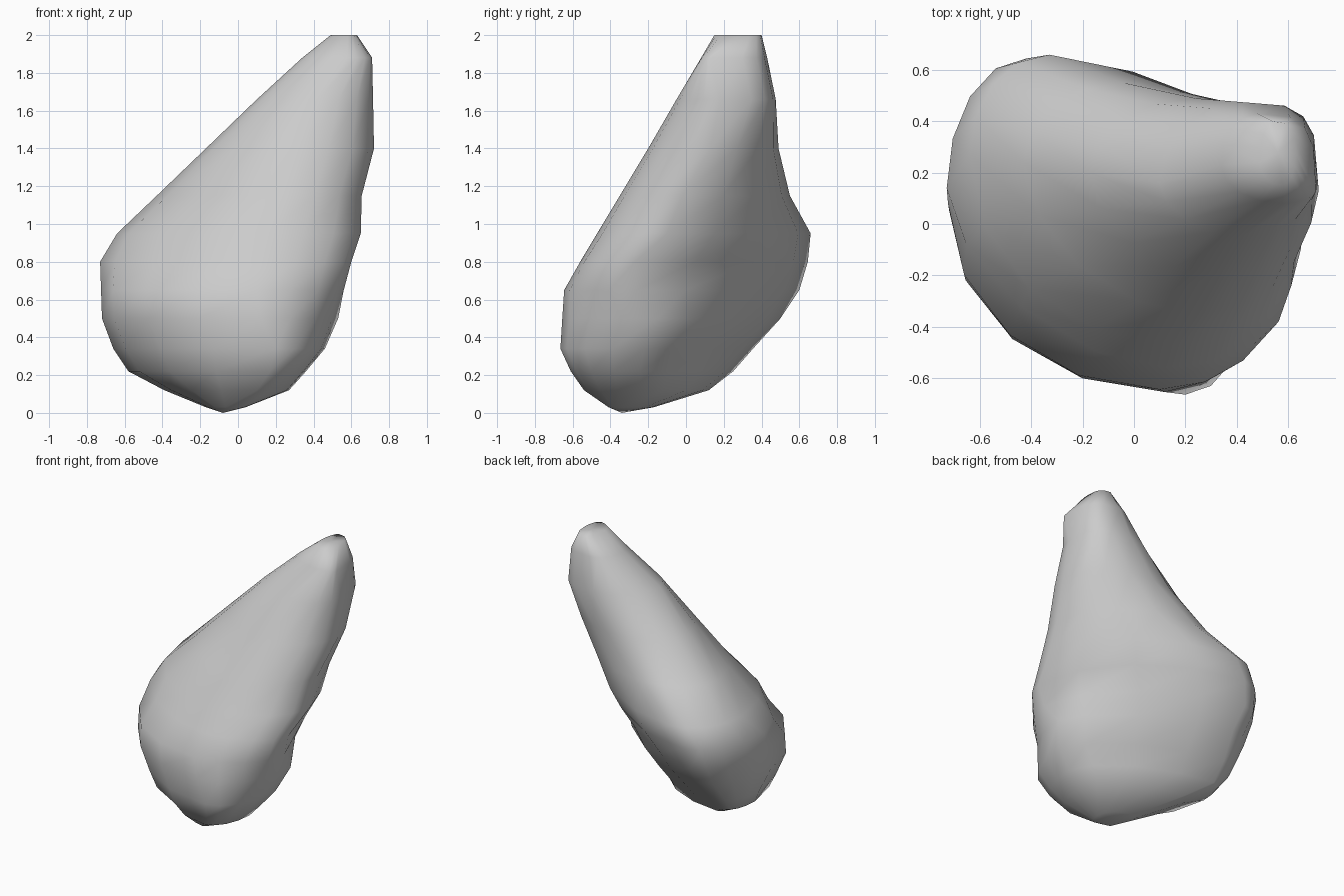
import bpy, bmesh
from math import cos, sin, pi

cube = bpy.data.objects.get("Cube")
if cube:
    bpy.data.objects.remove(cube, do_unlink=True)

ARC_STEPS = 4

# Stone cross-sections: height, the right, back, left and front turning
# points (x, y) of each skewed oval, then the flatness of its back right
# and front left quarters
SECTIONS = [
    (.03, (.04, -.33), (-.14, -.17), (-.17, -.2), (0, -.41), 1, 1),
    (.12, (.27, -.25), (-.33, .12), (-.39, .05), (.1, -.54), 1.1, 1),
    (.22, (.36, -.24), (-.48, .25), (-.58, .03), (.17, -.61), 1.25, 1),
    (.34, (.46, -.22), (-.48, .355), (-.66, .1), (.2, -.665), 1.3, 1),
    (.5, (.53, -.15), (-.44, .5), (-.72, .05), (.12, -.655), 1.4, 1),
    (.65, (.56, -.26), (-.46, .6), (-.725, .08), (.1, -.645), 1.25, 1),
    (.8, (.6, -.27), (-.42, .645), (-.73, .14), (.12, -.56), 1.1, 1.2),
    (.95, (.65, -.1), (-.33, .66), (-.64, .27), (.16, -.47), 1.15, 1),
    (1.15, (.655, -.02), (-.04, .55), (-.43, .24), (.25, -.35), 1, 1.1),
    (1.4, (.72, .13), (.24, .49), (-.17, .2), (.33, -.2), 1, 1.1),
    (1.66, (.715, .18), (.42, .475), (.1, .16), (.42, -.05), .6, 1.1),
    (1.88, (.71, .13), (.48, .43), (.34, .23), (.58, .08), .6, 1),
    (2, (.63, .27), (.54, .4), (.49, .24), (.58, .15), .7, 1),
]


def add_ring(bm, z, right, back, left, front, back_flat, front_flat):
    """Join the four turning points with quarter ovals."""
    ring = []
    for side, end, flat, flip in ((right, back, back_flat, 0), (left, back, 1, 1),
                                  (left, front, front_flat, 0), (right, front, 1, 1)):
        arc = []
        for i in range(ARC_STEPS + 1):
            angle = pi / 2 * i / ARC_STEPS
            x = end[0] + (side[0] - end[0]) * abs(cos(angle)) ** flat
            y = side[1] + (end[1] - side[1]) * sin(angle) ** flat
            arc.append((x, y, z))
        if flip:
            arc.reverse()
        ring += [bm.verts.new(point) for point in arc[:-1]]
    return ring


def close_end(bm, ring, tip):
    pole = bm.verts.new(tip)
    for a, b in zip(ring, ring[1:] + ring[:1]):
        bm.faces.new((a, b, pole))


# Loft the leaning pear-shaped stone
bm = bmesh.new()
rings = [add_ring(bm, *section) for section in SECTIONS]
for low, high in zip(rings, rings[1:]):
    for i in range(len(low)):
        bm.faces.new((low[i - 1], low[i], high[i], high[i - 1]))
close_end(bm, rings[0], (-.08, -.34, 0))
close_end(bm, rings[-1], (.56, .28, 2))
bmesh.ops.recalc_face_normals(bm, faces=bm.faces)
for face in bm.faces:
    face.smooth = True

mesh = bpy.data.meshes.new("stone")
bm.to_mesh(mesh)
bm.free()
stone = bpy.data.objects.new("stone", mesh)
bpy.context.collection.objects.link(stone)

# Plain grey stone colour
grey = bpy.data.materials.new("stone grey")
grey.use_nodes = True
colour = (.6, .6, .6, 1)
grey.diffuse_color = colour
grey.node_tree.nodes["Principled BSDF"].inputs["Base Color"].default_value = colour
mesh.materials.append(grey)
